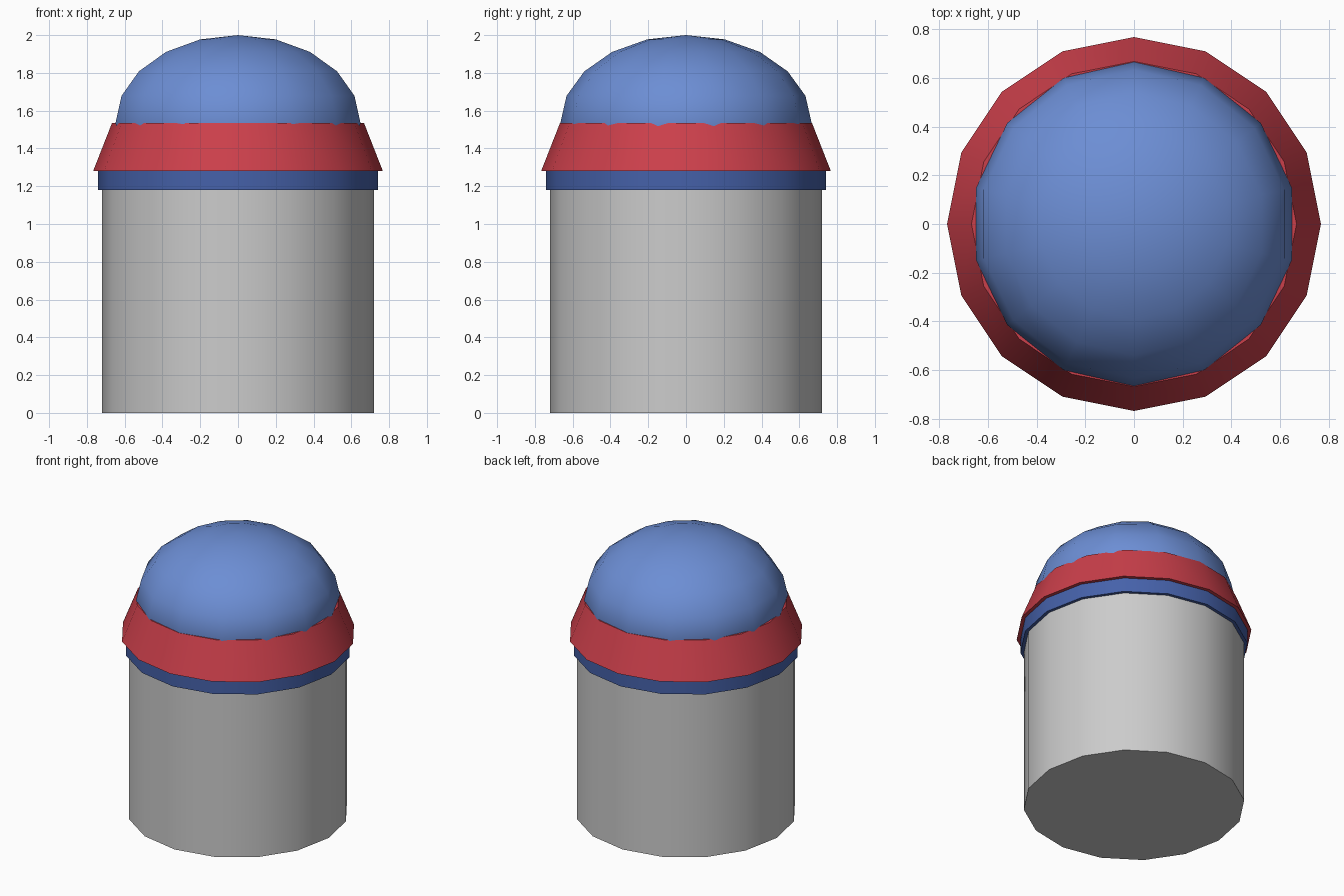
import bpy

if "Cube" in bpy.data.objects:
    bpy.data.objects.remove(bpy.data.objects["Cube"])


def finish(name, color=None):
    ob = bpy.context.object
    ob.name = name
    bpy.ops.object.shade_smooth_by_angle()
    if color:
        mat = bpy.data.materials.new(name + "_paint")
        mat.diffuse_color = (*color, 1)
        mat.use_nodes = True
        mat.node_tree.nodes["Principled BSDF"].inputs["Base Color"].default_value = mat.diffuse_color
        ob.data.materials.append(mat)
    return ob


def drum(name, r_low, r_high, z_low, z_high, color=None):
    bpy.ops.mesh.primitive_cone_add(
        vertices=16, radius1=r_low, radius2=r_high, depth=z_high - z_low,
        location=(0, 0, (z_low + z_high) / 2))
    return finish(name, color)


# Grey cylindrical body
drum("body", 0.72, 0.72, 0, 1.2)

# Dark blue band around the top of the body
drum("band", 0.742, 0.742, 1.18, 1.285, (0.06, 0.12, 0.40))

# Red tapered collar
drum("collar", 0.767, 0.667, 1.28, 1.535, (0.60, 0.05, 0.07))

# Flattened blue dome, its lower half sunk in the collar
bpy.ops.mesh.primitive_uv_sphere_add(
    segments=14, ring_count=10, radius=0.665, location=(0, 0, 1.535))
bpy.context.object.scale = (1, 1, 0.465 / 0.665)
bpy.ops.object.transform_apply(location=False, rotation=False, scale=True)
finish("dome", (0.15, 0.27, 0.66))
